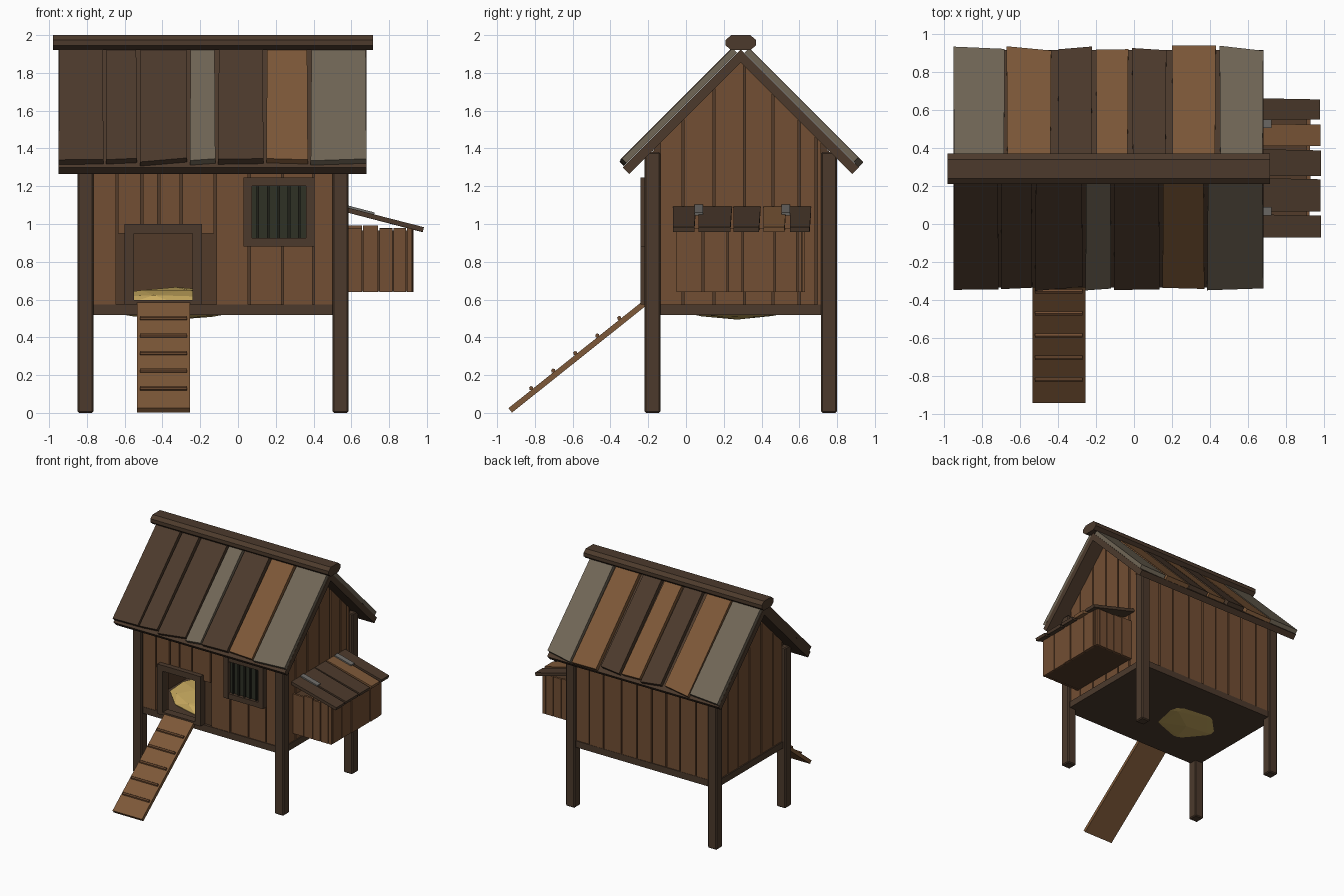
import bpy, bmesh, math, random
from mathutils import Vector

if "Cube" in bpy.data.objects:
    bpy.data.objects.remove(bpy.data.objects["Cube"])

random.seed(4)


def srgb(r, g, b):
    return tuple((c / 255 / 12.92) if c < 11 else ((c / 255 + 0.055) / 1.055) ** 2.4 for c in (r, g, b)) + (1,)


COLOURS = {
    "dark_wood": (76, 58, 44), "wall_wood": (114, 78, 51), "light_wood": (125, 88, 56),
    "grey_wood": (112, 102, 86), "inner_wood": (82, 59, 41), "window_green": (46, 49, 37),
    "window_bar": (33, 33, 26), "straw": (200, 170, 95), "hinge_metal": (112, 110, 106),
}
MATS = {}
for n, c in COLOURS.items():
    MATS[n] = bpy.data.materials.new(n)
    MATS[n].diffuse_color = srgb(*c)


class Part:
    """Collects prisms into one named object."""

    def __init__(self, name):
        self.name, self.bm, self.mats = name, bmesh.new(), []

    def prism(self, loop, vec, mat):
        if mat not in self.mats:
            self.mats.append(mat)
        vec = Vector(vec)
        a = [self.bm.verts.new(p) for p in loop]
        b = [self.bm.verts.new(Vector(p) + vec) for p in loop]
        n = len(a)
        faces = [self.bm.faces.new(a), self.bm.faces.new(b[::-1])]
        faces += [self.bm.faces.new((a[i], a[(i + 1) % n], b[(i + 1) % n], b[i])) for i in range(n)]
        for f in faces:
            f.material_index = self.mats.index(mat)

    def box(self, x0, x1, y0, y1, z0, z1, mat):
        self.prism([(x0, y0, z0), (x1, y0, z0), (x1, y1, z0), (x0, y1, z0)], (0, 0, z1 - z0), mat)

    def done(self, bevel=0):
        bmesh.ops.recalc_face_normals(self.bm, faces=self.bm.faces)
        me = bpy.data.meshes.new(self.name)
        self.bm.to_mesh(me)
        self.bm.free()
        for m in self.mats:
            me.materials.append(MATS[m])
        ob = bpy.data.objects.new(self.name, me)
        bpy.context.collection.objects.link(ob)
        if bevel:
            md = ob.modifiers.new("bevel", "BEVEL")
            md.width, md.segments = bevel, 1
        return ob


YC = 0.29                                   # ridge line


def under_roof(y):
    return 1.86 - abs(y - YC)


# corner posts
p = Part("corner_posts")
for x in (-0.85, 0.50):
    for y in (-0.22, 0.715):
        p.box(x, x + 0.085, y, y + 0.085, 0, 1.38, "dark_wood")
p.done(0.008)

# floor block with visible sill edge
p = Part("floor")
p.box(-0.83, 0.565, -0.20, 0.78, 0.517, 0.573, "dark_wood")
p.done()

# inner shell behind the planks, open at the door
p = Part("inner_shell")
for x0, x1, z0 in ((-0.80, -0.55, 0.57), (-0.55, -0.24, 0.95), (-0.24, 0.535, 0.57)):
    p.box(x0, x1, -0.178, -0.16, z0, 1.39, "inner_wood")
p.box(-0.80, 0.535, 0.74, 0.758, 0.57, 1.39, "inner_wood")
for x in (-0.805, 0.52):
    p.prism([(x, -0.17, 0.57), (x, 0.75, 0.57), (x, 0.75, 1.40), (x, YC, 1.86), (x, -0.17, 1.40)],
            (0.02, 0, 0), "inner_wood")
p.done()

# front wall planks, shorter above the door
G = 0.006
p = Part("front_wall_planks")
xs = [-0.77, -0.64, -0.51, -0.42, -0.30, -0.12, 0.06, 0.235, 0.40, 0.505]
for a, b in zip(xs, xs[1:]):
    z0 = 0.95 if -0.65 < a < -0.2 else 0.573
    p.box(a + G, b - G, -0.195 + random.uniform(-0.004, 0.004), -0.178, z0, 1.38, "wall_wood")
p.done()

# back wall planks
p = Part("back_wall_planks")
xs = [-0.77 + 1.275 * i / 9 + (random.uniform(-0.02, 0.02) if 0 < i < 9 else 0) for i in range(10)]
for a, b in zip(xs, xs[1:]):
    p.box(a + G, b - G, 0.758, 0.775 + random.uniform(-0.004, 0.004), 0.573, 1.38, "wall_wood")
p.done()

# gable planks on both ends, cut to the roof slope
ys = [-0.14, -0.016, 0.148, YC + 0.02, 0.46, 0.60, 0.69, 0.72]
for name, x, t in (("right_gable_planks", 0.538, 0.018), ("left_gable_planks", -0.803, -0.018)):
    p = Part(name)
    for a, b in zip(ys, ys[1:]):
        a, b = a + G, b - G
        top = [(x, b, under_roof(b))] + ([(x, YC, under_roof(YC))] if a < YC < b else []) + [(x, a, under_roof(a))]
        p.prism([(x, a, 0.573), (x, b, 0.573)] + top, (t + random.uniform(-0.003, 0.003), 0, 0), "wall_wood")
    p.done()

# roof base: bent slab
p = Part("roof_base")
for s in (-1, 1):
    p.prism([(-0.95, YC, 1.855), (-0.95, YC + s * 0.59, 1.265),
             (-0.95, YC + s * 0.625, 1.30), (-0.95, YC, 1.925)], (1.63, 0, 0), "dark_wood")
p.done()

# roof planks: (x0, x1, colour)
D, L, S = "dark_wood", "light_wood", "grey_wood"
FRONT = [(-0.95, -0.712, D), (-0.70, -0.535, D), (-0.52, -0.27, D), (-0.255, -0.12, S),
         (-0.105, 0.135, D), (0.15, 0.37, L), (0.385, 0.68, S)]
BACK = [(-0.95, -0.68, S), (-0.67, -0.435, L), (-0.40, -0.22, D), (-0.20, -0.03, L),
        (-0.01, 0.17, D), (0.20, 0.43, L), (0.45, 0.68, S)]
for name, s, planks in (("front_roof_planks", -1, FRONT), ("back_roof_planks", 1, BACK)):
    p = Part(name)
    for x0, x1, m in planks:
        h0, h1 = (random.uniform(0.597, 0.625) for _ in range(2))
        loop = [(x, YC + s * h, 1.926 - h) for x, h in
                ((x0 + 0.004, 0.02), (x1 - 0.004, 0.02), (x1, h1), (x0, h0))]
        t = random.uniform(0.022, 0.027)
        p.prism(loop, (0, s * t, t), m)
    p.done()

# ridge cap, eight sided
p = Part("ridge_cap")
p.prism([(-0.98, YC + a, z) for a, z in ((-0.08, 1.945), (-0.08, 1.975), (-0.05, 2.0), (0.05, 2.0),
         (0.08, 1.975), (0.08, 1.945), (0.05, 1.92), (-0.05, 1.92))], (1.695, 0, 0), "dark_wood")
p.done()


# door and window frames
def frame(name, x0, x1, z0, z1, w, wb):
    p = Part(name)
    p.box(x0, x0 + w, -0.24, -0.17, z0, z1, "dark_wood")
    p.box(x1 - w, x1, -0.24, -0.17, z0, z1, "dark_wood")
    p.box(x0 + w, x1 - w, -0.238, -0.17, z1 - w, z1, "dark_wood")
    p.box(x0 + w, x1 - w, -0.238, -0.17, z0, z0 + wb, "dark_wood")
    p.done()


frame("door_frame", -0.60, -0.19, 0.573, 1.0, 0.05, 0.025)
frame("window_frame", 0.03, 0.405, 0.88, 1.245, 0.045, 0.045)
p = Part("window_pane")
p.box(0.07, 0.365, -0.21, -0.202, 0.92, 1.205, "window_green")
for i in range(5):
    x = 0.105 + 0.055 * i
    p.box(x - 0.007, x + 0.007, -0.224, -0.21, 0.92, 1.205, "window_bar")
p.done()

# straw bed, poking through the floor
bm = bmesh.new()
bmesh.ops.create_icosphere(bm, subdivisions=2, radius=1)
for v in bm.verts:
    k = random.uniform(0.94, 1.04)
    v.co = Vector((-0.33 + v.co.x * 0.44 * k, 0.27 + v.co.y * 0.39 * k, 0.58 + v.co.z * 0.083 * k))
me = bpy.data.meshes.new("straw_bed")
bm.to_mesh(me)
bm.free()
me.materials.append(MATS["straw"])
bpy.context.collection.objects.link(bpy.data.objects.new("straw_bed", me))

# ramp with rungs
p = Part("ramp")
A, B = Vector((0, -0.94, 0.025)), Vector((0, -0.225, 0.595))
d = (B - A).normalized()
n = Vector((0, -d.z, d.y))
X0 = Vector((-0.535, 0, 0))
p.prism([X0 + A, X0 + B, X0 + B - n * 0.03, X0 + A - n * 0.03], (0.28, 0, 0), "light_wood")
for i in range(5):
    c = A + (B - A) * (0.175 + 0.163 * i) + n * 0.007 + Vector((-0.52, 0, 0))
    p.prism([c + (d * math.cos(t) + n * math.sin(t)) * 0.012 for t in (math.pi * k / 3 for k in range(6))],
            (0.25, 0, 0), "wall_wood")
p.done()

# nest box: core, planks on three sides
p = Part("nest_box")
p.box(0.55, 0.908, -0.033, 0.613, 0.642, 0.965, "inner_wood")
xs = [0.545, 0.66, 0.745, 0.82, 0.893, 0.925]
for a, b in zip(xs, xs[1:]):
    for y in (-0.05, 0.613):
        p.box(a + 0.003, b - 0.003, y, y + 0.018, 0.64, 0.985 + random.uniform(-0.01, 0.01), "wall_wood")
ys = [-0.035, 0.09, 0.22, 0.30, 0.47, 0.59, 0.615]
for a, b in zip(ys, ys[1:]):
    p.box(0.908, 0.925 + random.uniform(-0.003, 0.003), a + 0.004, b - 0.004, 0.64, 0.98, "wall_wood")
p.done()

# nest box lid planks and hinges
p = Part("nest_lid")
for a, b, m in ((-0.07, 0.052, D), (0.065, 0.243, D), (0.252, 0.395, D), (0.41, 0.53, L), (0.55, 0.663, D)):
    e = 0.972 + random.uniform(-0.008, 0.008)
    p.prism([(0.55, a, 1.068), (e, a, 0.958), (e, b - 0.008, 0.958), (0.55, b, 1.068)], (0.006, 0, 0.025), m)
p.done()
p = Part("lid_hinges")
for y in (0.045, 0.505):
    p.prism([(0.56, y, 1.088), (0.72, y, 1.046), (0.72, y + 0.045, 1.046), (0.56, y + 0.045, 1.088)],
            (0.003, 0, 0.015), "hinge_metal")
p.done()

for m in bpy.data.materials:
    if m.users and not m.is_grease_pencil:
        m.use_nodes = True
        m.node_tree.nodes["Principled BSDF"].inputs["Base Color"].default_value = m.diffuse_color
